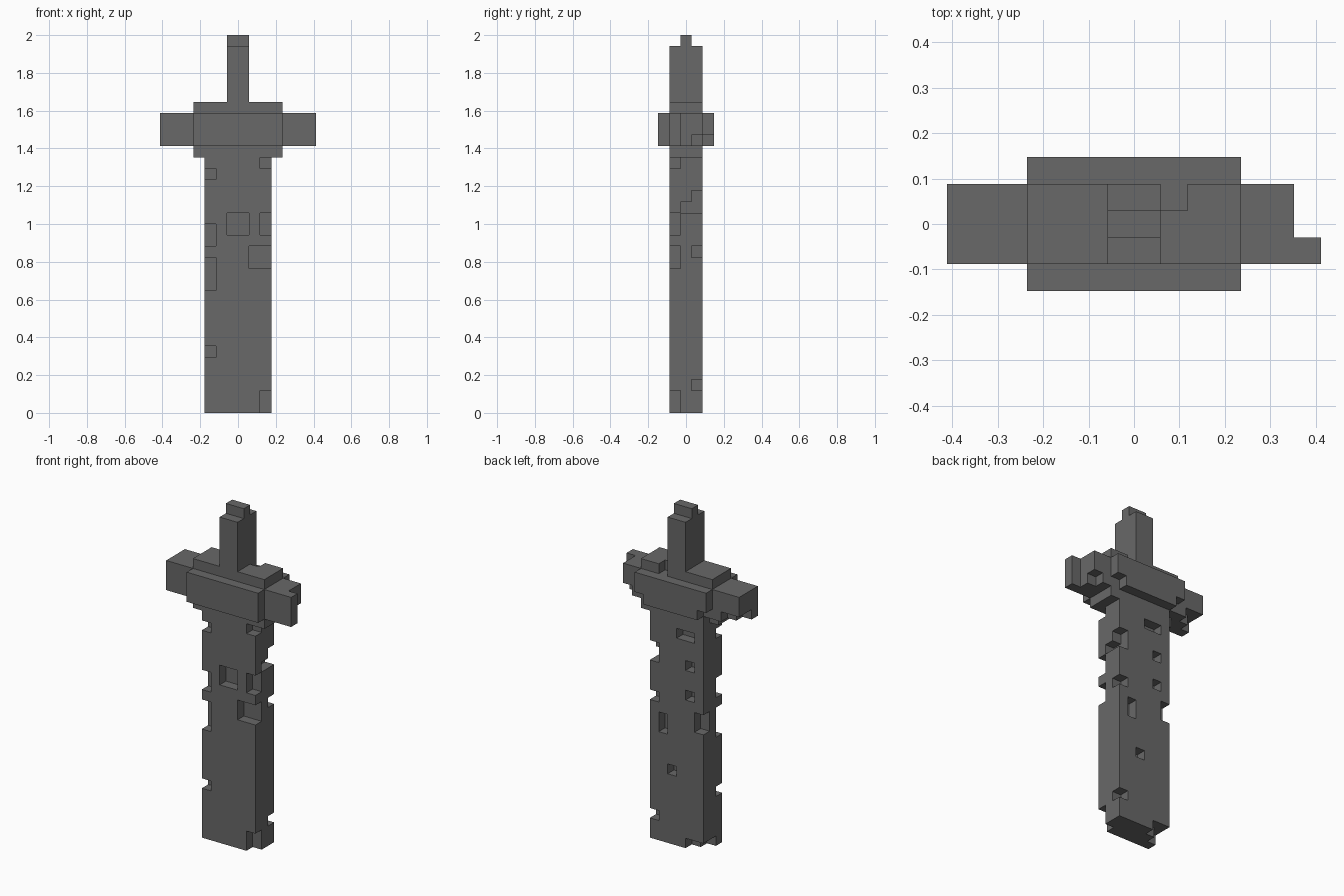
import bpy, bmesh
from mathutils import Vector

cube = bpy.data.objects.get("Cube")
if cube:
    bpy.data.objects.remove(cube, do_unlink=True)

U = 2 / 34  # edge length of one block
FRONT, MID, BACK = -1, 0, 1  # depth layers

mat = bpy.data.materials.new("dark grey")
mat.use_nodes = True
GREY = (0.14, 0.14, 0.14, 1)
mat.diffuse_color = GREY
bsdf = mat.node_tree.nodes["Principled BSDF"]
bsdf.inputs["Base Color"].default_value = GREY
bsdf.inputs["Roughness"].default_value = 0.8


def cells(x, y, z):
    """Blocks in a box; each range is (first, last), inclusive."""
    return {(i, j, k) for i in range(x[0], x[1] + 1)
            for j in range(y[0], y[1] + 1) for k in range(z[0], z[1] + 1)}


def part(name, box, notches=()):
    """Box of blocks with notches removed, as one outer skin."""
    solid = cells(*box)
    for n in notches:
        solid -= cells(*n)
    bm = bmesh.new()
    for c in sorted(solid):
        centre = Vector((c[0] + 0.5, c[1], c[2] + 0.5))
        for axis in range(3):
            for sign in (-1, 1):
                near = list(c)
                near[axis] += sign
                if tuple(near) in solid:
                    continue
                n, a, b = Vector(), Vector(), Vector()
                n[axis] = sign * 0.5
                a[(axis + 1) % 3] = 0.5
                b[(axis + 2) % 3] = 0.5 * sign
                bm.faces.new([bm.verts.new((centre + n + s * a + t * b) * U)
                              for s, t in ((-1, -1), (1, -1), (1, 1), (-1, 1))])
    bmesh.ops.remove_doubles(bm, verts=bm.verts[:], dist=U * 0.01)
    bmesh.ops.dissolve_limit(bm, angle_limit=0.01, verts=bm.verts[:], edges=bm.edges[:])
    me = bpy.data.meshes.new(name)
    bm.to_mesh(me)
    bm.free()
    me.materials.append(mat)
    ob = bpy.data.objects.new(name, me)
    bpy.context.collection.objects.link(ob)
    return ob


def layer(y, *chips):
    """Notches in one depth layer, each (x first, x last, z first, z last)."""
    return [((a, b), (y, y), (c, d)) for a, b, c, d in chips]


# Blade with chipped faces and edges
blade_chips = layer(FRONT, (-3, -3, 21, 21), (2, 2, 22, 22), (-3, -3, 15, 16),
                    (-1, 0, 16, 17), (2, 2, 16, 17), (1, 2, 13, 14),
                    (-3, -3, 11, 13), (-3, -3, 5, 5), (2, 2, 0, 1))
blade_chips += layer(MID, (2, 2, 18, 18), (-3, -3, 0, 0))
blade_chips += layer(BACK, (2, 2, 18, 19), (2, 2, 14, 14), (2, 2, 2, 2),
                     (-3, -2, 0, 0), (0, 0, 7, 7), (1, 1, 11, 12),
                     (-3, -3, 12, 13), (-2, -2, 15, 15), (-2, -2, 18, 18),
                     (-2, -1, 21, 21))
part("blade", ((-3, 2), (-1, 1), (0, 22)), blade_chips)

# Guard: core, raised plates and side arms
part("guard_core", ((-4, 3), (-1, 1), (23, 27)),
     layer(BACK, (1, 1, 27, 27), (-4, -4, 23, 23)))
part("guard_front_plate", ((-4, 3), (-2, -2), (24, 26)))
part("guard_back_plate", ((-4, 3), (2, 2), (24, 26)),
     layer(2, (3, 3, 24, 24), (-4, -4, 24, 24)))
part("guard_left_arm", ((4, 6), (-1, 1), (24, 26)),
     layer(MID, (6, 6, 24, 26)) + layer(BACK, (6, 6, 24, 26), (5, 5, 24, 24)))
part("guard_right_arm", ((-7, -5), (-1, 1), (24, 26)),
     layer(MID, (-7, -7, 24, 24)) + layer(BACK, (-7, -6, 24, 24)))

# Grip and its narrow end
part("grip", ((-1, 0), (-1, 1), (28, 32)))
part("pommel", ((-1, 0), (0, 0), (33, 33)))
